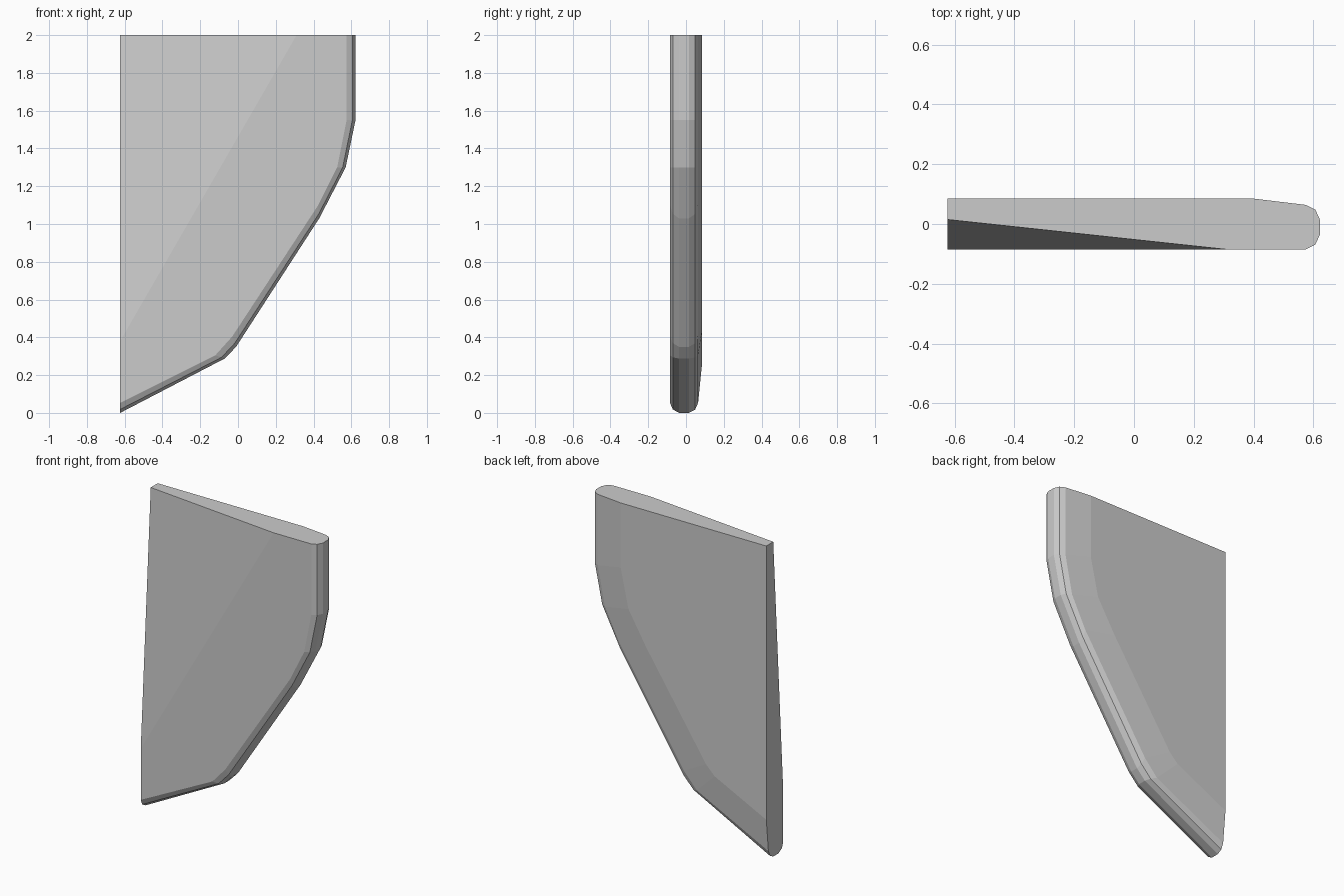
import bpy, bmesh
from mathutils import Vector

if "Cube" in bpy.data.objects:
    bpy.data.objects.remove(bpy.data.objects["Cube"])

# Edge paths in x/z: outer rim, rim of the front face, rim of the flat back face
outer = [(-.624, 0), (-.07, .288), (-.01, .35), (.43, 1.03), (.57, 1.30), (.622, 1.55), (.622, 2)]
mid = [(-.624, .053), (-.12, .305), (-.03, .405), (.425, 1.10), (.525, 1.30), (.575, 1.55), (.575, 2)]
back = [(-.624, .26), (-.26, .44), (-.20, .50), (.22, 1.13), (.345, 1.34), (.40, 1.59), (.40, 2)]


def blend(a, b, t):
    return [(p[0] + (q[0] - p[0]) * t, p[1] + (q[1] - p[1]) * t) for p, q in zip(a, b)]


# Rounded edge: rings from front to back
rings = [(mid, -.085), (blend(outer, mid, .35), -.07), (outer, -.037), (outer, .015),
         (blend(outer, mid, .32), .048), (mid, .064), (back, .085)]

bm = bmesh.new()
loops = [[bm.verts.new((x, y, z)) for x, z in path + [(-.624, 2)]] for path, y in rings]
n = len(loops[0])
for a, b in zip(loops, loops[1:]):
    # the last two spans are the flat top and the flat left side
    for i in range(n - 3 + 1):
        bm.faces.new((a[i], a[i + 1], b[i + 1], b[i]))
bm.faces.new(loops[0])
bm.faces.new(loops[-1][::-1])

# Top and left side, each one flat face
corner_f, corner_b = loops[0][-1], loops[-1][-1]
for r in loops[1:-1]:
    bm.verts.remove(r[-1])
bm.faces.new([corner_f, corner_b] + [r[-2] for r in reversed(loops)])
bm.faces.new([corner_b, corner_f] + [r[0] for r in loops])

# Slanted plane that thins the front upper corner
p0, p1, p2 = Vector((.31, -.085, 2)), Vector((-.624, -.085, .38)), Vector((-.624, .015, 2))
normal = (p1 - p0).cross(p2 - p0).normalized()
if normal.y > 0:
    normal = -normal
cut = bmesh.ops.bisect_plane(bm, geom=bm.verts[:] + bm.edges[:] + bm.faces[:], dist=1e-5,
                             plane_co=p0, plane_no=normal, clear_outer=True)
rim = [e for e in bm.edges if e.is_boundary]
bmesh.ops.holes_fill(bm, edges=rim, sides=0)
bmesh.ops.recalc_face_normals(bm, faces=bm.faces[:])

mesh = bpy.data.meshes.new("fin_panel")
bm.to_mesh(mesh)
bm.free()
panel = bpy.data.objects.new("fin_panel", mesh)
bpy.context.collection.objects.link(panel)
